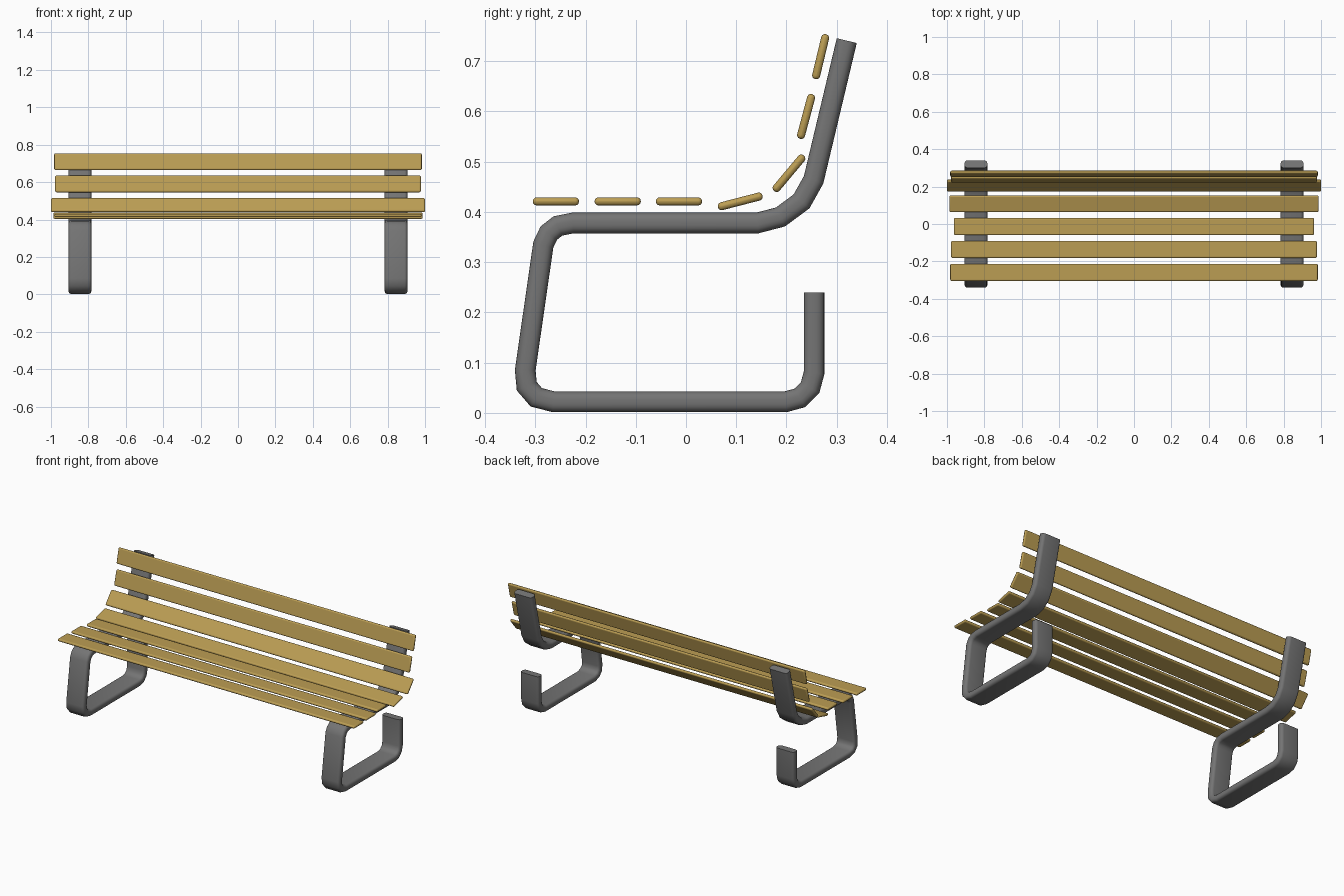
import bpy
import bmesh
from math import radians, sin, cos, pi
from mathutils import Vector

cube = bpy.data.objects.get("Cube")
if cube:
    bpy.data.objects.remove(cube, do_unlink=True)


def make_material(name, colour):
    mat = bpy.data.materials.new(name)
    mat.use_nodes = True
    mat.diffuse_color = (*colour, 1)
    mat.node_tree.nodes["Principled BSDF"].inputs["Base Color"].default_value = (*colour, 1)
    return mat


wood = make_material("golden wood", (0.50, 0.34, 0.088))
metal = make_material("grey metal", (0.175, 0.175, 0.175))


def add_object(name, bm, mat):
    bmesh.ops.recalc_face_normals(bm, faces=bm.faces)
    mesh = bpy.data.meshes.new(name)
    bm.to_mesh(mesh)
    bm.free()
    mesh.materials.append(mat)
    obj = bpy.data.objects.new(name, mesh)
    bpy.context.collection.objects.link(obj)
    return obj


def smooth(obj, angle):
    bpy.ops.object.select_all(action='DESELECT')
    obj.select_set(True)
    bpy.context.view_layer.objects.active = obj
    bpy.ops.object.shade_smooth_by_angle(angle=radians(angle))


def rounded_section(width, depth, radius, steps=4):
    """Rounded rectangle as (across, outward) pairs."""
    points = []
    for corner, (sx, sy) in enumerate([(1, 1), (-1, 1), (-1, -1), (1, -1)]):
        for i in range(steps + 1):
            a = (corner + i / steps) * pi / 2
            points.append((sx * (width / 2 - radius) + radius * cos(a),
                           sy * (depth / 2 - radius) + radius * sin(a)))
    return points


def sweep(name, path, section, x, mat):
    """Sweep a section along a path in the y-z plane with mitred joints."""
    bm = bmesh.new()
    pts = [Vector(p) for p in path]
    rings = []
    for i, p in enumerate(pts):
        before = (p - pts[i - 1]).normalized() if i else None
        after = (pts[i + 1] - p).normalized() if i < len(pts) - 1 else None
        before, after = before or after, after or before
        tangent = (before + after).normalized()
        stretch = 1 / tangent.dot(after)
        normal = Vector((-tangent.y, tangent.x)) * stretch
        rings.append([bm.verts.new((x + u, p.x + normal.x * v, p.y + normal.y * v))
                      for u, v in section])
    n = len(section)
    for a, b in zip(rings, rings[1:]):
        for j in range(n):
            k = (j + 1) % n
            bm.faces.new((a[j], a[k], b[k], b[j]))
    bm.faces.new(rings[0])
    bm.faces.new(rings[-1])
    return add_object(name, bm, mat)


# Bent flat-bar frames: back stub, floor rail, front leg, seat rail, back rest
frame_path = [
    (0.255, 0.24), (0.255, 0.08), (0.247, 0.05), (0.227, 0.03), (0.198, 0.022),
    (-0.263, 0.022), (-0.298, 0.031), (-0.317, 0.053), (-0.32, 0.085),
    (-0.284, 0.335), (-0.273, 0.358), (-0.255, 0.372), (-0.225, 0.378),
    (0.142, 0.378), (0.188, 0.39), (0.23, 0.421), (0.254, 0.464), (0.32, 0.741),
]
section = rounded_section(0.122, 0.041, 0.016)
for side, x in (("left", 0.845), ("right", -0.845)):
    smooth(sweep(side + "_frame", frame_path, section, x, metal), 40)

# Slats: y, z, tilt in degrees, length
slats = [
    ("seat_slat_front", -0.259, 0.421, 0, 1.965),
    ("seat_slat_middle", -0.136, 0.421, 0, 1.955),
    ("seat_slat_rear", -0.014, 0.421, 0, 1.925),
    ("seat_slat_tilted", 0.108, 0.421, 14.5, 1.975),
    ("back_slat_low", 0.205, 0.477, 50, 2.0),
    ("back_slat_middle", 0.239, 0.590, 75, 1.955),
    ("back_slat_top", 0.268, 0.709, 76.5, 1.965),
]
for name, y, z, tilt, length in slats:
    bm = bmesh.new()
    bmesh.ops.create_cube(bm, size=1)
    bmesh.ops.scale(bm, vec=(length, 0.092, 0.016), verts=bm.verts)
    slat = add_object(name, bm, wood)
    slat.location = (0, y, z)
    slat.rotation_euler.x = radians(tilt)
    bevel = slat.modifiers.new("rounded_edges", 'BEVEL')
    bevel.width = 0.0075
    bevel.segments = 3
    smooth(slat, 40)
